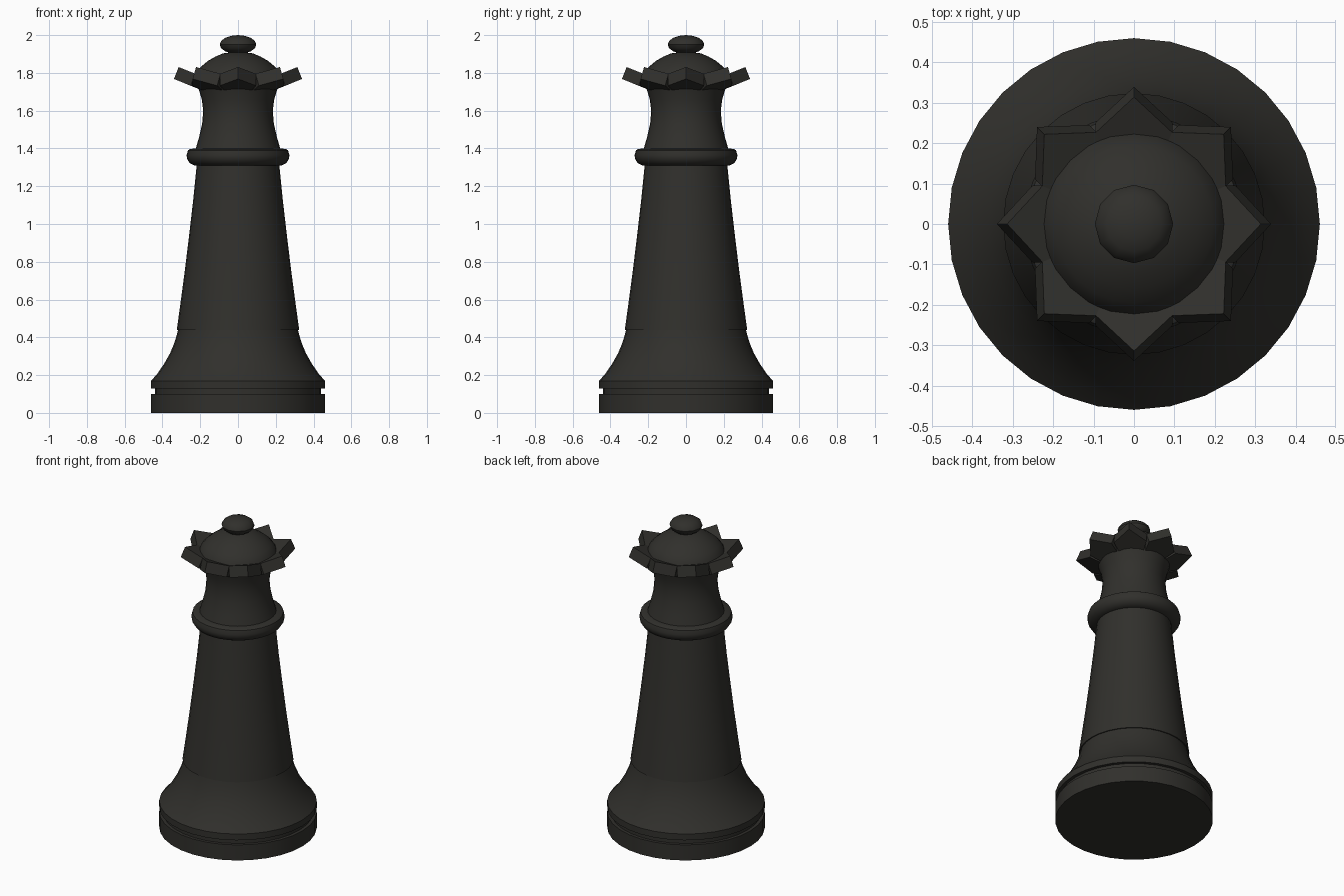
import bpy, bmesh
from math import cos, sin, pi, radians
from mathutils import Matrix

if "Cube" in bpy.data.objects:
    bpy.data.objects.remove(bpy.data.objects["Cube"])

mat = bpy.data.materials.new("black_finish")
mat.diffuse_color = (0.03, 0.029, 0.025, 1)
mat.use_nodes = True
mat.node_tree.nodes["Principled BSDF"].inputs["Base Color"].default_value = mat.diffuse_color


def finish(name, bm, smooth=True):
    bmesh.ops.recalc_face_normals(bm, faces=bm.faces)
    me = bpy.data.meshes.new(name)
    bm.to_mesh(me)
    bm.free()
    ob = bpy.data.objects.new(name, me)
    me.materials.append(mat)
    bpy.context.collection.objects.link(ob)
    if smooth:
        bpy.ops.object.select_all(action='DESELECT')
        ob.select_set(True)
        bpy.context.view_layer.objects.active = ob
        bpy.ops.object.shade_smooth_by_angle(angle=radians(35))
    return ob


def lathe(name, profile, sides=32):
    """Turn a (radius, z) profile around z and cap both ends."""
    bm = bmesh.new()
    rings = [[bm.verts.new((r * cos(2 * pi * i / sides), r * sin(2 * pi * i / sides), z))
              for i in range(sides)] for r, z in profile]
    for a, b in zip(rings, rings[1:]):
        for i in range(sides):
            j = (i + 1) % sides
            bm.faces.new((a[i], a[j], b[j], b[i]))
    bm.faces.new(rings[0][::-1])
    bm.faces.new(rings[-1])
    return finish(name, bm)


# Base with groove and flared foot
lathe("base", [(0.46, 0), (0.46, 0.10), (0.44, 0.10), (0.44, 0.13), (0.46, 0.13),
               (0.46, 0.17), (0.425, 0.21), (0.39, 0.262), (0.36, 0.315),
               (0.337, 0.37), (0.322, 0.42), (0.315, 0.45)])

# Tapered stem
lathe("stem", [(0.324, 0.44), (0.306, 0.57), (0.282, 0.75), (0.26, 0.93),
               (0.238, 1.12), (0.217, 1.33)])

# Rounded collar
lathe("collar", [(0.21, 1.308), (0.23, 1.31), (0.255, 1.322), (0.27, 1.345),
                 (0.272, 1.365), (0.265, 1.39), (0.252, 1.398), (0.20, 1.40)])

# Waisted neck
lathe("neck", [(0.225, 1.395), (0.206, 1.46), (0.19, 1.53), (0.184, 1.60),
               (0.192, 1.66), (0.207, 1.71), (0.216, 1.737)])

# Domed cap
lathe("dome", [(0.216, 1.737), (0.23, 1.775), (0.218, 1.806), (0.196, 1.833),
               (0.16, 1.863), (0.12, 1.886), (0.08, 1.903), (0.03, 1.91)], 24)

# Flattened finial ball
bm = bmesh.new()
bmesh.ops.create_uvsphere(bm, u_segments=12, v_segments=8, radius=1)
bmesh.ops.transform(bm, verts=bm.verts,
                    matrix=Matrix.Translation((0, 0, 1.95)) @ Matrix.Diagonal((0.097, 0.097, 0.05, 1)))
finish("finial", bm)

# Crown points: eight wedges tilted outward and up
wedge = [(0.14, 0), (0.045, 0.095), (-0.06, 0.06), (-0.06, -0.06), (0.045, -0.095)]
for k in range(8):
    bm = bmesh.new()
    low = [bm.verts.new((x, y, -0.034)) for x, y in wedge]
    f = bm.faces.new(low)
    ext = bmesh.ops.extrude_face_region(bm, geom=[f], use_keep_orig=True)
    bmesh.ops.translate(bm, vec=(0, 0, 0.068),
                        verts=[v for v in ext["geom"] if isinstance(v, bmesh.types.BMVert)])
    m = (Matrix.Rotation(k * pi / 4, 4, 'Z') @ Matrix.Translation((0.197, 0, 1.747))
         @ Matrix.Rotation(radians(-22), 4, 'Y'))
    bmesh.ops.transform(bm, verts=bm.verts, matrix=m)
    finish(f"crown_point_{k + 1}", bm, smooth=False)
